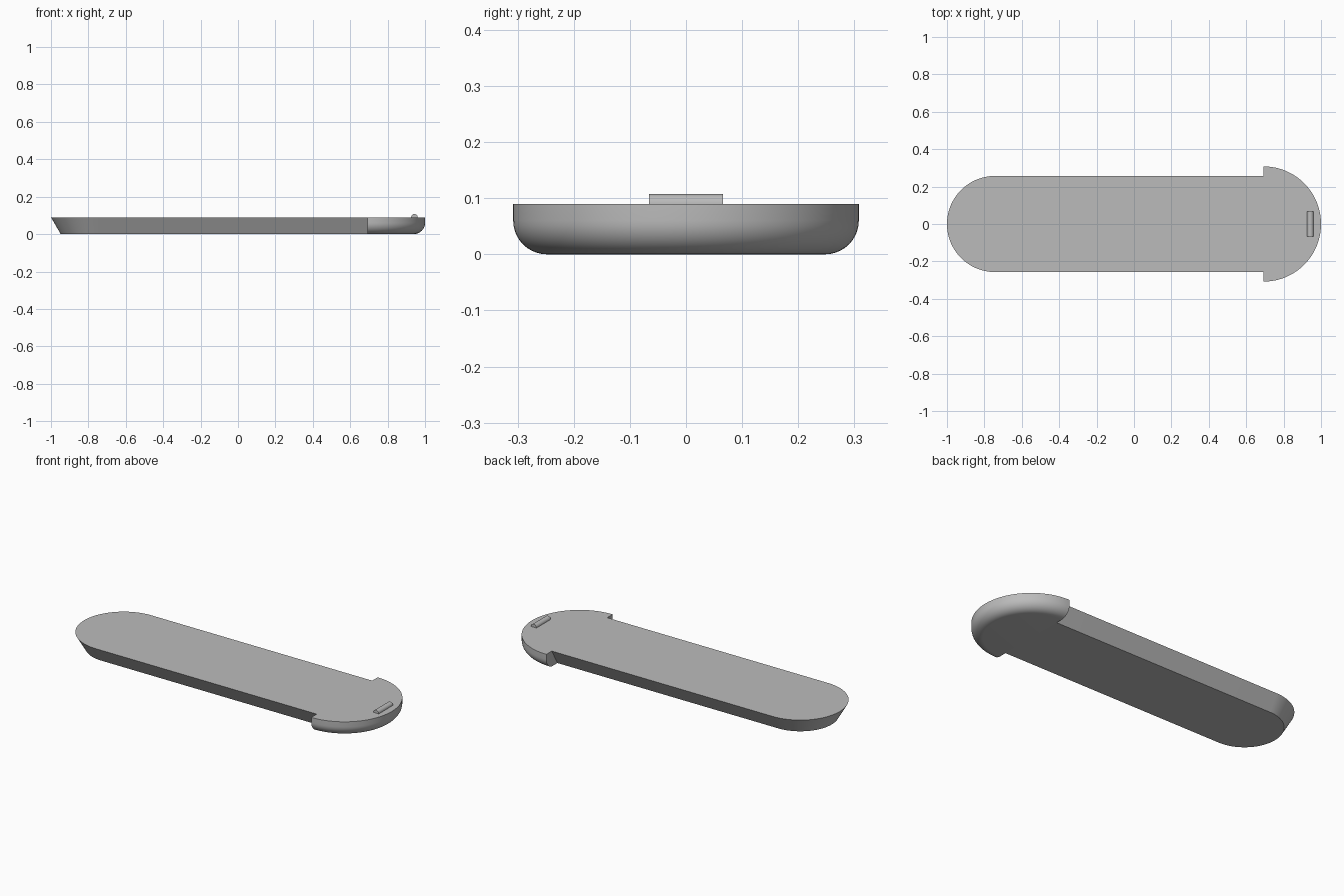
import bpy, bmesh
from math import sin, cos, pi, radians

cube = bpy.data.objects.get("Cube")
if cube:
    bpy.data.objects.remove(cube)

grey = bpy.data.materials.new("plain_grey")
grey.use_nodes = True
colour = (0.5, 0.5, 0.5, 1)
grey.diffuse_color = colour
grey.node_tree.nodes["Principled BSDF"].inputs["Base Color"].default_value = colour

HEIGHT = 0.09        # thickness of the plate
JOIN = 0.692         # where the body meets the head
BODY_R = 0.257       # half width of the body at the top
TAPER = 0.052        # inset of the body at the bottom
HEAD_R = 0.308
FILLET = 0.06


def finish(name, bm):
    bmesh.ops.remove_doubles(bm, verts=bm.verts, dist=1e-5)
    bmesh.ops.recalc_face_normals(bm, faces=bm.faces)
    mesh = bpy.data.meshes.new(name)
    bm.to_mesh(mesh)
    bm.free()
    mesh.materials.append(grey)
    obj = bpy.data.objects.new(name, mesh)
    bpy.context.collection.objects.link(obj)
    bpy.ops.object.select_all(action="DESELECT")
    obj.select_set(True)
    bpy.context.view_layer.objects.active = obj
    bpy.ops.object.shade_smooth_by_angle(angle=radians(30))
    return obj


def loft(bm, rings):
    """Join successive rows of vertices with quads."""
    for a, b in zip(rings, rings[1:]):
        for i in range(len(a) - 1):
            bm.faces.new((a[i], a[i + 1], b[i + 1], b[i]))


# Body: tapered plate with a round end, open where it joins the head
def body_outline(bm, radius, z):
    centre = BODY_R - 1
    pts = [(JOIN, radius)]
    for i in range(49):
        a = pi / 2 + pi * i / 48
        pts.append((centre + radius * cos(a), radius * sin(a)))
    pts.append((JOIN, -radius))
    return [bm.verts.new((x, y, z)) for x, y in pts]


bm = bmesh.new()
top = body_outline(bm, BODY_R, HEIGHT)
bottom = body_outline(bm, BODY_R - TAPER, 0)
loft(bm, [top, bottom])
bm.faces.new(top)
bm.faces.new(bottom)
finish("body", bm)

# Head: half disc with a rounded lower edge
flat = HEAD_R - FILLET
profile = [(flat + FILLET * sin(t), FILLET - FILLET * cos(t))
           for t in (pi / 2 * i / 10 for i in range(11))]
profile.append((HEAD_R, HEIGHT))

bm = bmesh.new()
rings = []
for r, z in profile:
    angles = [-pi / 2 + pi * i / 64 for i in range(65)]
    rings.append([bm.verts.new((JOIN + r * cos(a), r * sin(a), z)) for a in angles])
loft(bm, rings)
bm.faces.new(rings[0])
bm.faces.new(rings[-1])
# Shoulders that stand out on both sides of the body
for side in (-1, 1):
    cheek = [(BODY_R, HEIGHT), (BODY_R - TAPER, 0)] + profile
    bm.faces.new([bm.verts.new((JOIN, side * y, z)) for y, z in cheek])
finish("head", bm)

# Ridge: small rounded bar on top of the head
bm = bmesh.new()
ends = []
for y in (-0.066, 0.066):
    arc = [pi * i / 16 for i in range(17)]
    ends.append([bm.verts.new((0.943 + 0.0175 * cos(a), y, HEIGHT + 0.0175 * sin(a)))
                 for a in arc])
loft(bm, ends)
for end in ends:
    bm.faces.new(end)
finish("ridge", bm)
